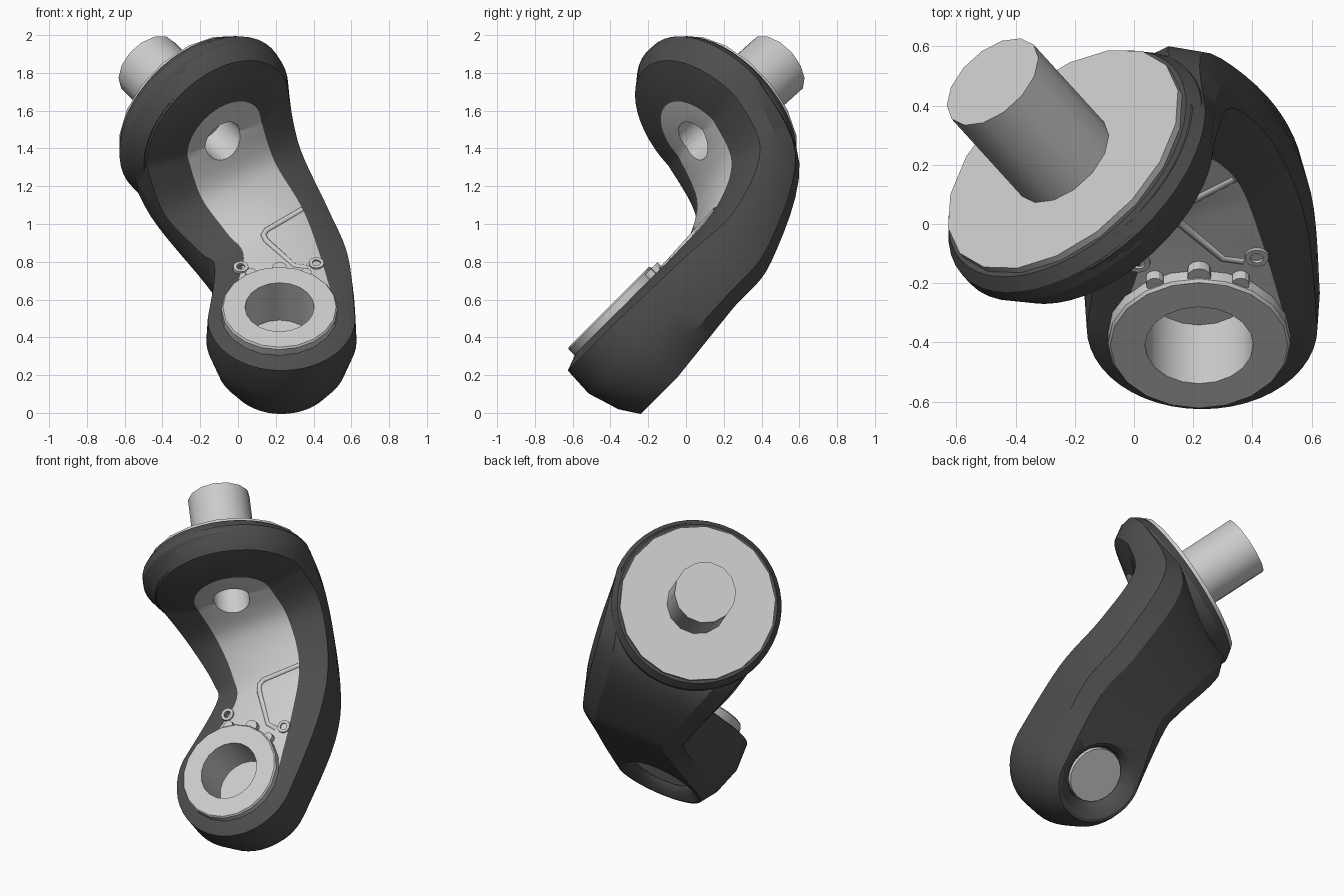
import bpy, bmesh, math
from mathutils import Vector as V

if "Cube" in bpy.data.objects:
    bpy.data.objects.remove(bpy.data.objects["Cube"])

def material(name, g):
    m = bpy.data.materials.new(name)
    m.diffuse_color = (g, g, g, 1)
    m.use_nodes = True
    m.node_tree.nodes["Principled BSDF"].inputs["Base Color"].default_value = m.diffuse_color
    return m

DARK, LIGHT = material("dark_grey", 0.075), material("light_grey", 0.55)

# Joint axes: A points out of the upper plateau, B out of the lower plateau
A = V((0.56, -0.615, -0.555)).normalized()
B = V((0, -1, 1)).normalized()
W = B.cross(A).normalized()          # width direction of the upper part
if W.x < 0:
    W = -W
UP = A.cross(W).normalized()
if UP.z < 0:
    UP = -UP
C1 = V((-0.195, 0.17, 1.56))         # flange centre
C2 = V((0.22, -0.41, 0.56))          # lower ring centre

def finish(name, bm, mats, angle=30):
    bmesh.ops.remove_doubles(bm, verts=bm.verts, dist=1e-5)
    bmesh.ops.recalc_face_normals(bm, faces=bm.faces)
    me = bpy.data.meshes.new(name)
    bm.to_mesh(me)
    bm.free()
    ob = bpy.data.objects.new(name, me)
    bpy.context.collection.objects.link(ob)
    for m in mats:
        me.materials.append(m)
    smooth(ob, angle)
    return ob

def smooth(ob, angle=30):
    bpy.ops.object.select_all(action='DESELECT')
    bpy.context.view_layer.objects.active = ob
    ob.select_set(True)
    bpy.ops.object.shade_smooth_by_angle(angle=math.radians(angle))

def revolve(name, profile, origin, axis, seg=24, mat=LIGHT):
    """Spin (radius, height) points about an axis; zero radius at an end means a flat cap."""
    bm = bmesh.new()
    q = axis.to_track_quat('Z', 'Y')
    rows = [[bm.verts.new(origin + q @ V((r * math.cos(k * math.tau / seg), r * math.sin(k * math.tau / seg), h)))
             for k in range(seg)] for r, h in profile if r > 0]
    for r0, r1 in zip(rows, rows[1:]):
        for k in range(seg):
            bm.faces.new((r0[k], r0[k - 1], r1[k - 1], r1[k]))
    if profile[0][0] == 0:
        bm.faces.new(rows[0])
    if profile[-1][0] == 0:
        bm.faces.new(rows[-1])
    return finish(name, bm, [mat])

# Stations down the arm: floor centre, width direction, front normal
stations = [(C1 + 0.2 * A + 0.012 * W, W, A),
            (V((0.0, 0.148, 1.235)), W, (A + B).normalized()),
            (V((0.14, 0.07, 1.04)), V((0.9, 0.3, 0.3)).normalized(), B),
            (V((0.23, -0.10, 0.87)), V((0.99, 0.08, 0.08)).normalized(), B),
            (C2 + V((0.010, 0, 0)), V((1, 0, 0)), B)]
# Outline loops from plateau to back: (depth, half width) at each station
loops = [[(0.00, 0.235), (0.00, 0.235), (0.03, 0.22), (0.05, 0.20), (0.05, 0.295)],
         [(0.06, 0.455), (0.08, 0.435), (0.11, 0.375), (0.10, 0.355), (0.085, 0.39)],
         [(0.14, 0.505), (0.17, 0.455), (0.24, 0.38), (0.25, 0.37), (0.25, 0.398)],
         [(0.20, 0.515), (0.29, 0.42), (0.37, 0.34), (0.40, 0.34), (0.42, 0.345)],
         [(0.24, 0.49), (0.36, 0.31), (0.44, 0.23), (0.47, 0.24), (0.52, 0.28)]]

def catmull(p, i, t):
    a, b, c, d = (p[max(0, min(len(p) - 1, i + k))] for k in (-1, 0, 1, 2))
    return 0.5 * (2 * b + (c - a) * t + (2 * a - 5 * b + 4 * c - d) * t * t + (3 * b - a - 3 * c + d) * t ** 3)

def half_outline(loop, side, n=12, steps=6):
    """Upper half arc, smooth flank, lower half arc on one side."""
    ctr = [P - f * d for (P, w, f), (d, h) in zip(stations, loop)]
    flank = [c + side * h * s[1] for c, s, (d, h) in zip(ctr, stations, loop)]
    pts = []
    for k in range(n):
        t = k / n * math.pi / 2
        pts.append(ctr[0] + loop[0][1] * (UP * math.cos(t) + side * W * math.sin(t)))
    for i in range(len(flank) - 1):
        pts += [catmull(flank, i, k / steps) for k in range(steps)]
    down = V((0, -1, -1)).normalized()
    for k in range(n + 1):
        t = k / n * math.pi / 2
        pts.append(ctr[-1] + loop[-1][1] * (V((side * math.cos(t), 0, 0)) + down * math.sin(t)))
    return pts

# Arm body: bridged outlines, light plateau in front, dark back
bm = bmesh.new()
rings = []
for lp in loops:
    r, l = half_outline(lp, 1), half_outline(lp, -1)
    rings.append([bm.verts.new(p) for p in r + l[-2:0:-1]])
N = len(rings[0])
for r0, r1 in zip(rings, rings[1:]):
    for k in range(N):
        bm.faces.new((r0[k], r0[k - 1], r1[k - 1], r1[k]))
for ring, mi in ((rings[0], 1), (rings[-1], 0)):
    for k in range(N // 2):
        quad = []
        for v in (ring[k], ring[k + 1], ring[-k - 1], ring[-k % N]):
            if v not in quad:
                quad.append(v)
        bm.faces.new(quad).material_index = mi
arm = finish("arm_body", bm, [DARK, LIGHT])

# Bores and the dished back, cut out of the arm
C_hole = C1 + 0.2 * A
C_back = C2 + V((0.010, 0, 0)) - 0.52 * B
cutters = [revolve("upper_bore_cutter", [(0, -0.16), (0.11, -0.16), (0.11, 0.1), (0, 0.1)], C_hole, A, 24, LIGHT),
           revolve("lower_bore_cutter", [(0, -0.29), (0.19, -0.29), (0.19, 0.1), (0, 0.1)], C2, B, 24, LIGHT),
           revolve("back_dish_cutter", [(0, -0.1), (0.27, -0.1), (0.26, 0), (0.215, 0.025), (0.185, 0.06),
                                        (0.175, 0.09), (0, 0.09)], C_back, B, 32, DARK)]
for c in cutters:
    mod = arm.modifiers.new(c.name, 'BOOLEAN')
    mod.object, mod.operation, mod.solver = c, 'DIFFERENCE', 'EXACT'
    mod.material_mode = 'TRANSFER'
    bpy.context.view_layer.objects.active = arm
    bpy.ops.object.modifier_apply(modifier=mod.name)
    bpy.data.objects.remove(c)
smooth(arm, 55)

# Round flange rim, mounting plate and shaft on the upper axis
revolve("flange_rim", [(0.465, 0.055), (0.485, 0.055), (0.515, 0.01), (0.515, -0.04), (0.455, -0.13), (0.40, -0.14)],
        C1, -A, 48, DARK)
revolve("flange_plate", [(0, 0.0), (0.472, 0.0), (0.472, 0.08), (0, 0.08)], C1, -A, 18)
revolve("shaft", [(0, 0.06), (0.187, 0.06), (0.187, 0.505), (0, 0.505)], C1, -A, 14)

# Lower bearing ring with its blind bore, and the plug seen from behind
revolve("bearing_ring", [(0, -0.28), (0.183, -0.28), (0.183, 0), (0.30, 0), (0.308, -0.01), (0.308, -0.09)], C2, B, 20)
revolve("back_plug", [(0, 0.06), (0.17, 0.06), (0.17, 0.1), (0, 0.1)], C_back, B, 20)

# Screw eyelets and clip lobes along the edge of the ring
for i, x in enumerate((0.015, 0.415)):
    revolve(f"eyelet_{i}", [(0.022, -0.04), (0.022, 0.008), (0.04, 0.008), (0.044, -0.04)],
            V((x, -0.13 + 0.02 * i, 0.77 + 0.02 * i)), B, 16)
for i, (x, y, r) in enumerate(((0.07, -0.215, 0.03), (0.22, -0.19, 0.04), (0.36, -0.215, 0.03))):
    revolve(f"clip_lobe_{i}", [(r, -0.07), (r, -0.015), (0, -0.015)], V((x, y, y + 0.97)), B, 12)

# Raised bead across the plateau
cu = bpy.data.curves.new("plateau_bead", 'CURVE')
cu.dimensions, cu.bevel_depth, cu.bevel_resolution = '3D', 0.016, 2
sp = cu.splines.new('POLY')
path = [(0.34, 1.075), (0.15, 0.965), (0.135, 0.94), (0.15, 0.91), (0.30, 0.775), (0.37, 0.765)]
sp.points.add(len(path) - 1)
for p, (x, z) in zip(sp.points, path):
    p.co = (x, z - (0.885 + 0.1 * (z - 0.76)), z, 1)
cu.materials.append(LIGHT)
bpy.context.collection.objects.link(bpy.data.objects.new("plateau_bead", cu))
